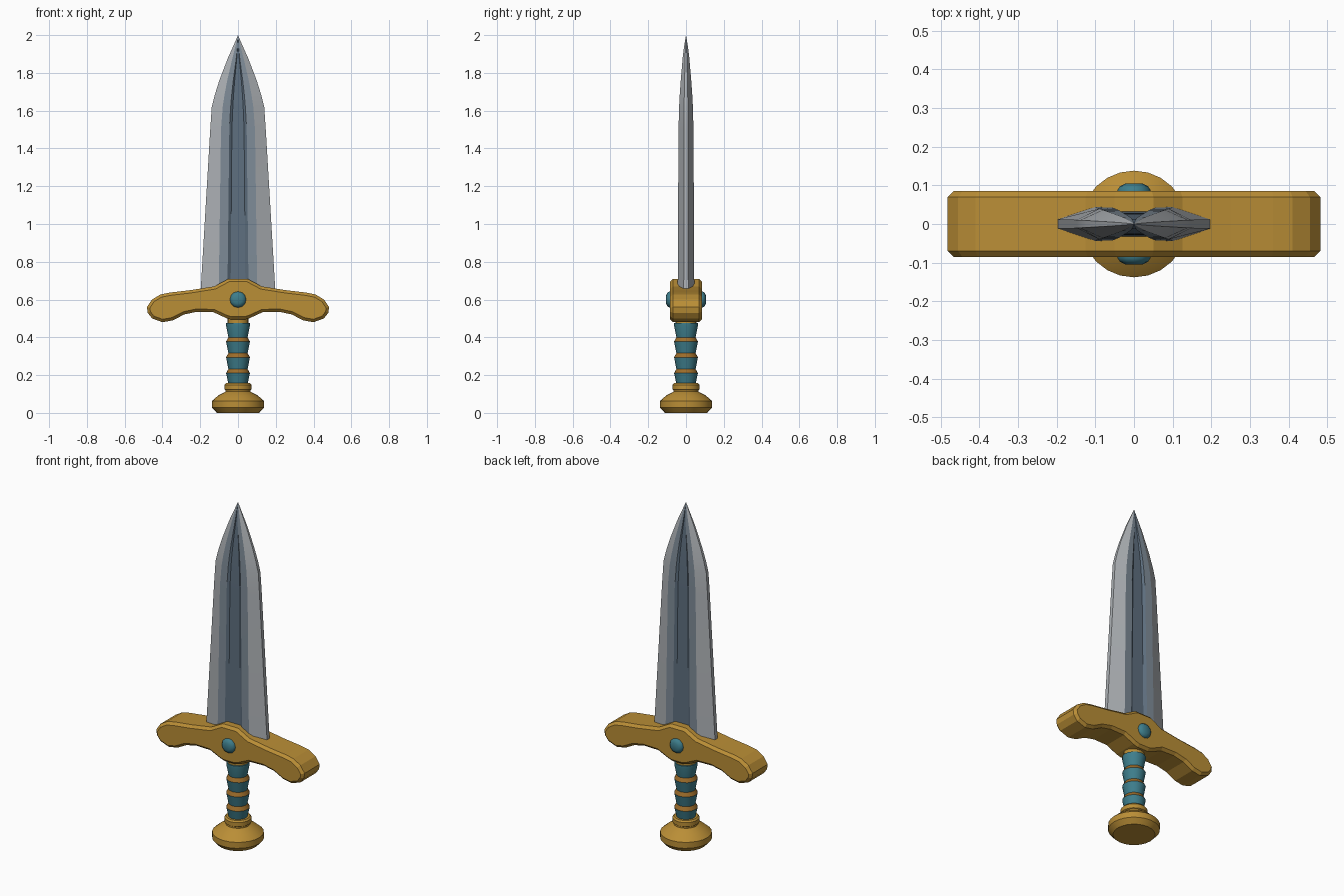
import bpy, bmesh, math

if "Cube" in bpy.data.objects:
    bpy.data.objects.remove(bpy.data.objects["Cube"])


def material(name, r, g, b):
    lin = [((c / 255 + 0.055) / 1.055) ** 2.4 for c in (r, g, b)]
    m = bpy.data.materials.new(name)
    m.diffuse_color = (*lin, 1)
    m.use_nodes = True
    m.node_tree.nodes["Principled BSDF"].inputs["Base Color"].default_value = m.diffuse_color
    return m


GOLD = material("gold", 186, 142, 54)
BRONZE = material("bronze_band", 156, 108, 42)
TEAL = material("teal", 62, 126, 140)
STEEL = material("light_steel", 172, 176, 180)
MID = material("blue_steel", 126, 139, 151)
DARK = material("dark_blue_steel", 94, 111, 127)


def finish(name, bm, mats, angle=30):
    bmesh.ops.remove_doubles(bm, verts=bm.verts, dist=1e-5)
    bmesh.ops.recalc_face_normals(bm, faces=bm.faces)
    me = bpy.data.meshes.new(name)
    bm.to_mesh(me)
    bm.free()
    ob = bpy.data.objects.new(name, me)
    bpy.context.collection.objects.link(ob)
    for m in mats:
        me.materials.append(m)
    bpy.ops.object.select_all(action='DESELECT')
    ob.select_set(True)
    bpy.context.view_layer.objects.active = ob
    if angle:
        bpy.ops.object.shade_smooth_by_angle(angle=math.radians(angle))
    return ob


def skin(bm, rings, pick=lambda ring, side: 0):
    """Joins closed rings of points and caps both ends."""
    vs = [[bm.verts.new(p) for p in ring] for ring in rings]
    n = len(vs[0])
    for k in range(len(vs) - 1):
        for i in range(n):
            j = (i + 1) % n
            f = bm.faces.new((vs[k][i], vs[k][j], vs[k + 1][j], vs[k + 1][i]))
            f.material_index = pick(k, i)
    bm.faces.new(vs[0])
    bm.faces.new(vs[-1])


def lathe(name, profile, mats, sides=20, pick=lambda ring, side: 0):
    bm = bmesh.new()
    skin(bm, [[(r * math.cos(math.tau * i / sides), r * math.sin(math.tau * i / sides), z)
               for i in range(sides)] for r, z in profile], pick)
    return finish(name, bm, mats)


# Pommel
lathe("pommel", [(0.112, 0), (0.138, 0.028), (0.138, 0.063), (0.105, 0.092), (0.066, 0.112),
                 (0.066, 0.12), (0.072, 0.124), (0.072, 0.148), (0.064, 0.157)], [GOLD], 24)

# Grip: tapered wraps with a sloping band above each
grip = [(0.05, 0.15)]
for k in range(4):
    top = 0.21 + 0.084 * k
    grip += [(0.063, top), (0.051, top + 0.022)]
grip[-1] = (0.063, 0.475)
lathe("grip", grip, [TEAL, BRONZE], 16, lambda k, i: 1 if k % 2 and k < 7 else 0)
lathe("grip_collar", [(0.056, 0.46), (0.056, 0.53)], [GOLD], 16)

# Crossguard: half outline mirrored, extruded along y, rims bevelled
half = [(0.05, 0.71), (0.125, 0.67), (0.25, 0.65), (0.36, 0.637), (0.41, 0.627), (0.455, 0.6),
        (0.482, 0.56), (0.478, 0.53), (0.455, 0.5), (0.40, 0.48), (0.345, 0.49), (0.285, 0.521),
        (0.22, 0.535), (0.13, 0.533), (0.063, 0.502), (0.035, 0.494)]
outline = half + [(-x, z) for x, z in reversed(half)]
bm = bmesh.new()
skin(bm, [[(x, y, z) for x, z in outline] for y in (-0.085, 0.085)])
guard = finish("crossguard", bm, [GOLD], 0)
bev = guard.modifiers.new("rim", 'BEVEL')
bev.width = 0.015
bev.segments = 1
bev.limit_method = 'ANGLE'
bev.angle_limit = math.radians(65)

# Round gems on both faces of the guard
for side, label in ((-1, "front_gem"), (1, "back_gem")):
    bm = bmesh.new()
    dome = [(0.043, 0.07), (0.043, 0.088), (0.036, 0.098), (0.022, 0.105)]
    skin(bm, [[(r * math.cos(math.tau * i / 12), side * y, 0.6 + r * math.sin(math.tau * i / 12))
               for i in range(12)] for r, y in dome])
    finish(label, bm, [TEAL], 35)

# Blade: z, edge half-width, ridge x, groove x, thickness scale
stations = [(0.64, 0.198, 0.102, 0.056, 1.0), (1.5, 0.147, 0.09, 0.046, 0.9),
            (1.62, 0.139, 0.081, 0.039, 0.83), (1.68, 0.124, 0.072, 0.034, 0.76),
            (1.76, 0.099, 0.057, 0.025, 0.63), (1.88, 0.053, 0.029, 0.009, 0.4),
            (1.94, 0.026, 0.014, 0.003, 0.23), (2.0, 0.0, 0.0, 0.0, 0.0)]
rings = []
for z, w, r, c, t in stations:
    quarter = [(w, 0.012 * t), (r, 0.044 * t), (c, 0.043 * t), (c * 0.7, 0.032 * t)]
    front = [(x, -y) for x, y in quarter] + [(-x, -y) for x, y in reversed(quarter)]
    rings.append([(x, y, z) for x, y in front + [(-x, -y) for x, y in front]])
SIDE = [0, 1, 2, 2, 2, 1, 0, 0]
bm = bmesh.new()
vs = rings[:-1]
skin(bm, vs, lambda k, i: SIDE[i % 8])
# Close the point
bm.faces.ensure_lookup_table()
bm.faces.remove(bm.faces[-1])
bm.verts.ensure_lookup_table()
last = bm.verts[-16:]
tip = bm.verts.new((0, 0, 2.0))
for i in range(16):
    f = bm.faces.new((last[i], last[(i + 1) % 16], tip))
    f.material_index = SIDE[i % 8]
finish("blade", bm, [STEEL, MID, DARK], 14)
